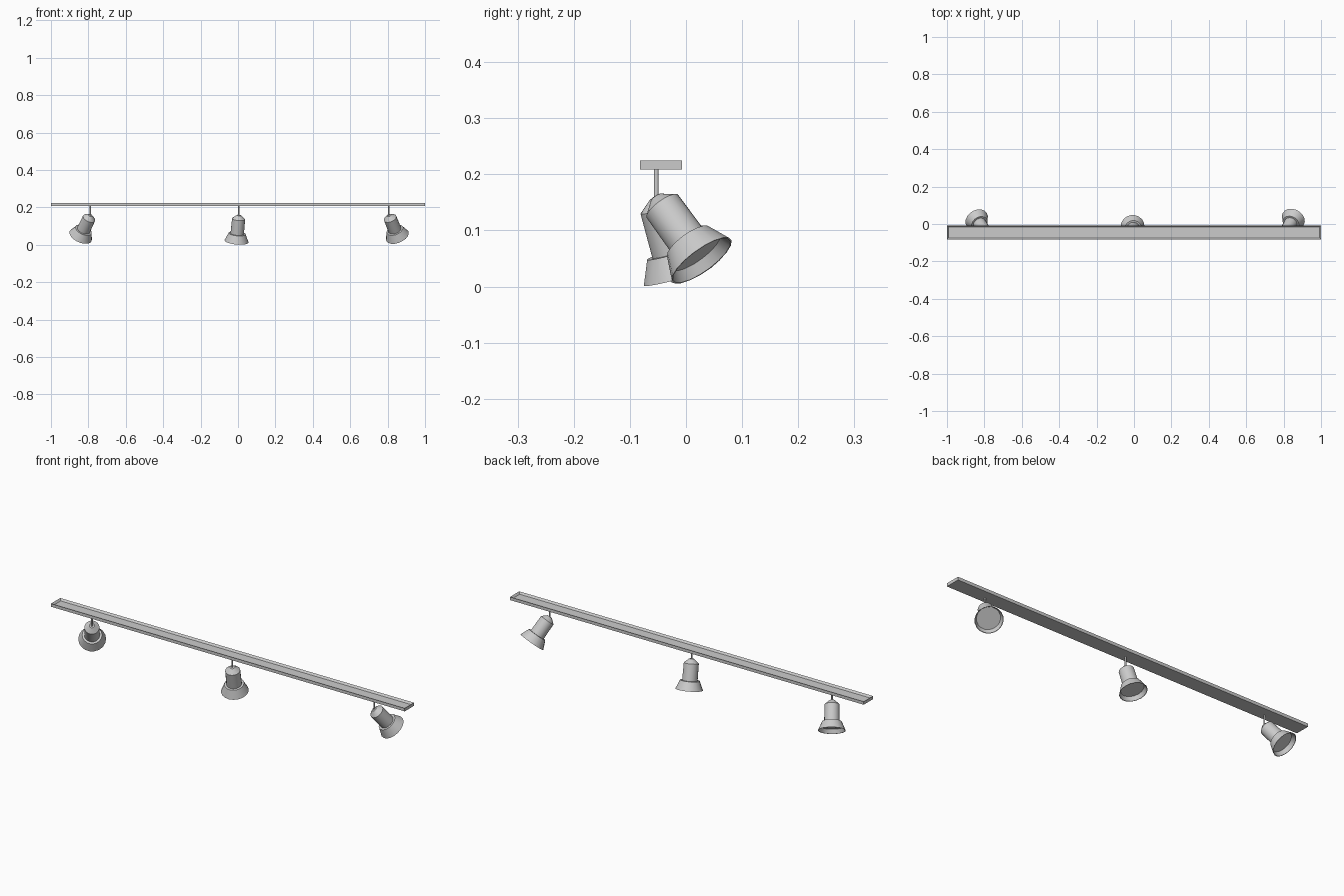
import bpy, bmesh, math
from mathutils import Vector

if "Cube" in bpy.data.objects:
    bpy.data.objects.remove(bpy.data.objects["Cube"])

SIDES = 18
STEM_Y = -0.053
PIVOT_Z = 0.158


def finish(name, bm, smooth=False):
    bmesh.ops.recalc_face_normals(bm, faces=bm.faces[:])
    me = bpy.data.meshes.new(name)
    bm.to_mesh(me)
    bm.free()
    ob = bpy.data.objects.new(name, me)
    bpy.context.collection.objects.link(ob)
    if smooth:
        bpy.ops.object.select_all(action='DESELECT')
        ob.select_set(True)
        bpy.context.view_layer.objects.active = ob
        bpy.ops.object.shade_smooth_by_angle(angle=math.radians(30))
    return ob


def lathe(name, profile):
    """Revolve (radius, height) points about local z, capping both ends."""
    bm = bmesh.new()
    rings = []
    for r, h in profile:
        rings.append([bm.verts.new((r * math.cos(2 * math.pi * i / SIDES),
                                    r * math.sin(2 * math.pi * i / SIDES), h))
                      for i in range(SIDES)])
    for a, b in zip(rings, rings[1:]):
        for i in range(SIDES):
            j = (i + 1) % SIDES
            bm.faces.new((a[i], a[j], b[j], b[i]))
    bm.faces.new(rings[0])
    bm.faces.new(rings[-1])
    return finish(name, bm, smooth=True)


# Rail: shallow tray, open at the top
bm = bmesh.new()
bmesh.ops.create_cube(bm, size=1)
bmesh.ops.scale(bm, vec=(2.0, 0.075, 0.016), verts=bm.verts)
bmesh.ops.translate(bm, vec=(0, -0.0445, 0.217), verts=bm.verts)
bm.normal_update()
top = max(bm.faces, key=lambda f: f.calc_center_median().z)
bmesh.ops.inset_region(bm, faces=[top], thickness=0.011)
bmesh.ops.translate(bm, vec=(0, 0, -0.01), verts=top.verts)
finish("rail", bm)

# Lamp head: sloped cap, barrel, stepped flare, lip and recessed lens
HEAD = [(0.012, 0.0), (0.035, 0.02), (0.036, 0.102), (0.046, 0.102),
        (0.0645, 0.145), (0.062, 0.145), (0.0535, 0.125)]
STEM = [(0.0042, PIVOT_Z - 0.008), (0.0042, 0.212)]

# Stem position and aim of each lamp
LAMPS = [("left", -0.789, (-0.36, 0.53, -0.77)),
         ("middle", 0.005, (-0.09, 0.27, -0.96)),
         ("right", 0.807, (0.31, 0.56, -0.77))]

for side, x, aim in LAMPS:
    stem = lathe(side + "_stem", STEM)
    stem.location = (x, STEM_Y, 0)
    head = lathe(side + "_lamp_head", HEAD)
    head.location = (x, STEM_Y, PIVOT_Z)
    head.rotation_euler = Vector(aim).to_track_quat('Z', 'Y').to_euler()
